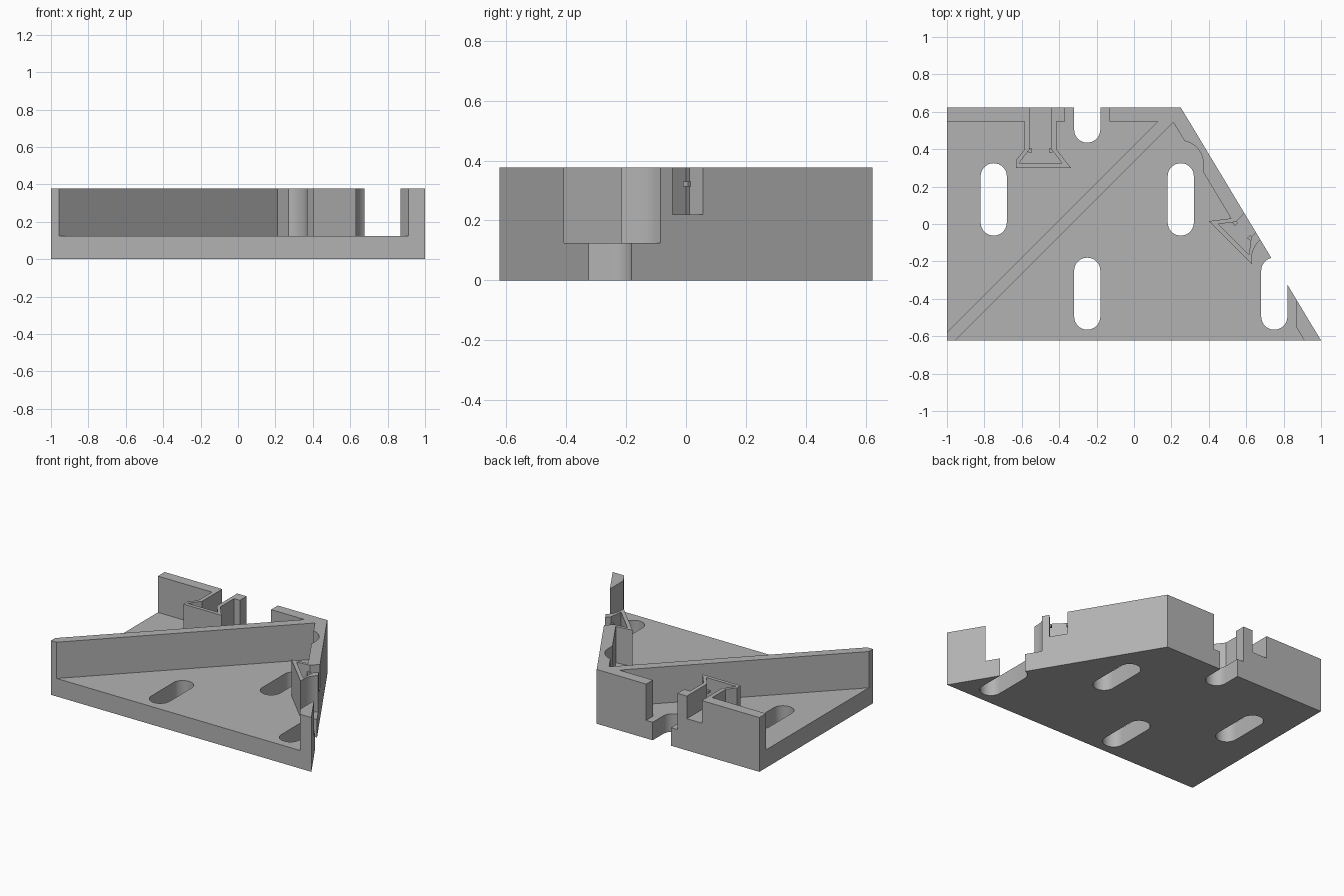
import bpy, bmesh, math
from mathutils import Matrix

if "Cube" in bpy.data.objects:
    bpy.data.objects.remove(bpy.data.objects["Cube"])

H, BASE, TOP, SINK = 0.623, 0.125, 0.377, 0.22   # half depth, plate, wall and socket-floor heights


def prism(name, pts, z0, z1, matrix=Matrix()):
    """Extrude a closed outline from z0 to z1."""
    bm = bmesh.new()
    face = bm.faces.new([bm.verts.new((x, y, z0)) for x, y in pts])
    ext = bmesh.ops.extrude_face_region(bm, geom=[face])
    for v in ext["geom"]:
        if isinstance(v, bmesh.types.BMVert):
            v.co.z = z1
    bmesh.ops.transform(bm, matrix=matrix, verts=bm.verts)
    bmesh.ops.recalc_face_normals(bm, faces=bm.faces)
    me = bpy.data.meshes.new(name)
    bm.to_mesh(me)
    bm.free()
    ob = bpy.data.objects.new(name, me)
    bpy.context.collection.objects.link(ob)
    return ob


def boolean(target, tool, operation):
    mod = target.modifiers.new("cut", 'BOOLEAN')
    mod.object, mod.operation, mod.solver = tool, operation, 'EXACT'
    with bpy.context.temp_override(object=target, active_object=target):
        bpy.ops.object.modifier_apply(modifier=mod.name)
    bpy.data.objects.remove(tool)


def stadium(x, y0, y1, r, n=16):
    """Outline of a slot whose end arcs are centred on y0 and y1."""
    arc = [math.pi * i / n for i in range(n + 1)]
    return ([(x + r * math.cos(a), y1 + r * math.sin(a)) for a in arc] +
            [(x - r * math.cos(a), y0 - r * math.sin(a)) for a in arc])


def mirrored(half):
    return half + [(-u, v) for u, v in reversed(half)]


# Base plate with slanted right side
bracket = prism("bracket", [(-1, -H), (1, -H), (0.25, H), (-1, H)], 0, BASE)

# Back and slanted rim, diagonal rib
walls = prism("walls", [(-1, H), (0.25, H), (1, -H), (0.911, -H), (0.207, 0.549), (-1, 0.549)], BASE, TOP)
rib = prism("rib", [(-1, -0.578), (-1, -H), (-0.957, -H), (0.23, 0.564), (0.172, 0.594)], BASE, TOP)
boolean(walls, rib, 'UNION')

# Dovetail sockets: one on the back rim, one turned to the slanted rim
sockets = [Matrix.Translation((-0.5, 0.30, 0)),
           Matrix.Translation((0.515, -0.10, 0)) @ Matrix.Rotation(-math.pi / 4, 4, 'Z')]
for i, m in enumerate(sockets):
    reach = 0.29 if i == 0 else 0.11
    shell = mirrored([(0.163, 0), (0.085, 0.1), (0.085, reach)])
    boolean(walls, prism("socket_shell", shell, BASE, TOP, m), 'UNION')

# Long slots, with wider screw-head clearance through the walls
slots = [(-0.75, 0.008, 0.255), (0.25, 0.008, 0.255), (-0.25, -0.495, -0.25),
         (-0.25, 0.505, 0.9), (0.75, -0.495, -0.25)]
for x, y0, y1 in slots:
    boolean(walls, prism("clearance", stadium(x, y0 - 0.07, y1 + 0.07, 0.12), 0, 1), 'DIFFERENCE')
    boolean(bracket, prism("slot", stadium(x, y0, y1, 0.07), -1, 1), 'DIFFERENCE')

# Socket cavities, open at the top and outer side
for m in sockets:
    cavity = mirrored([(0.116, 0.025), (0.0575, 0.1), (0.0575, 0.5)])
    boolean(walls, prism("cavity", cavity, SINK, 1, m), 'DIFFERENCE')

boolean(bracket, walls, 'UNION')

# Merge flat regions into clean faces
bm = bmesh.new()
bm.from_mesh(bracket.data)
bmesh.ops.remove_doubles(bm, verts=bm.verts, dist=0.0002)
bmesh.ops.dissolve_limit(bm, angle_limit=0.01, verts=bm.verts, edges=bm.edges)
bm.to_mesh(bracket.data)
bm.free()

grey = bpy.data.materials.new("grey")
grey.diffuse_color = (0.45, 0.45, 0.45, 1)
grey.use_nodes = True
grey.node_tree.nodes["Principled BSDF"].inputs["Base Color"].default_value = grey.diffuse_color

# Small snap nibs at the socket necks
nibs = []
for m in sockets:
    for s in (-1, 1):
        pts = [(s * u, v) for u, v in [(0.047, 0.08), (0.072, 0.085), (0.068, 0.105), (0.047, 0.105)]]
        nibs.append(prism("snap_nib", pts, 0.313, 0.33, m))

for ob in [bracket] + nibs:
    ob.data.materials.clear()
    ob.data.materials.append(grey)
    for p in ob.data.polygons:
        p.material_index = 0

# Smooth slot arcs, sharp edges elsewhere
bpy.ops.object.select_all(action='DESELECT')
bracket.select_set(True)
bpy.context.view_layer.objects.active = bracket
bpy.ops.object.shade_smooth_by_angle(angle=math.radians(25))
